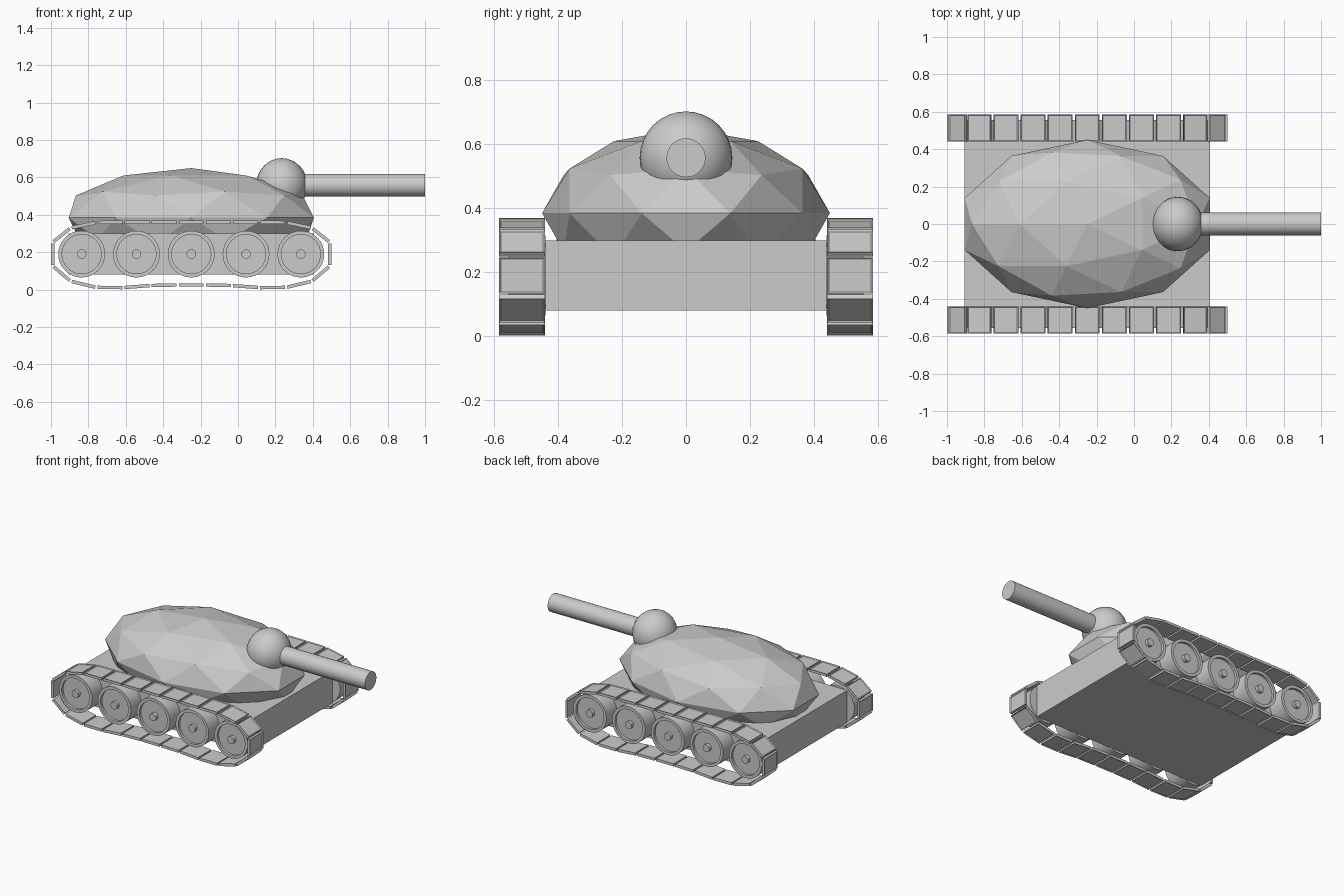
import bpy, bmesh, math
from mathutils import Matrix, Vector

if "Cube" in bpy.data.objects:
    bpy.data.objects.remove(bpy.data.objects["Cube"])

CX = -0.25  # centre of the vehicle body along x

grey = bpy.data.materials.new("plain grey")
grey.diffuse_color = (0.6, 0.6, 0.6, 1)
grey.use_nodes = True
grey.node_tree.nodes["Principled BSDF"].inputs["Base Color"].default_value = grey.diffuse_color


def finish(bm, name, smooth=False):
    bmesh.ops.recalc_face_normals(bm, faces=bm.faces[:])
    mesh = bpy.data.meshes.new(name)
    bm.to_mesh(mesh)
    bm.free()
    mesh.materials.append(grey)
    obj = bpy.data.objects.new(name, mesh)
    bpy.context.collection.objects.link(obj)
    if smooth:
        bpy.ops.object.select_all(action='DESELECT')
        obj.select_set(True)
        bpy.context.view_layer.objects.active = obj
        bpy.ops.object.shade_smooth_by_angle(angle=math.radians(35))
    return obj


def place(loc, scale, rot=None):
    return Matrix.Translation(loc) @ Matrix.Diagonal((*scale, 1)) @ (rot or Matrix())


# Hull box
bm = bmesh.new()
bmesh.ops.create_cube(bm, size=1, matrix=place((CX, 0, 0.19), (1.31, 0.885, 0.22)))
finish(bm, "hull")

# Oval ring under the turret
bm = bmesh.new()
bmesh.ops.create_cone(bm, cap_ends=True, segments=32, radius1=1, radius2=1, depth=1,
                      matrix=place((CX, 0, 0.325), (0.59, 0.405, 0.09)))
finish(bm, "turret_ring")

# Faceted turret
bm = bmesh.new()
bmesh.ops.create_icosphere(bm, subdivisions=2, radius=1,
                           matrix=place((CX, 0, 0.385), (0.689, 0.45, 0.265),
                                        Matrix.Rotation(math.pi, 4, 'Z')))
finish(bm, "turret")

# Gun ball and barrel
bm = bmesh.new()
bmesh.ops.create_uvsphere(bm, u_segments=32, v_segments=16, radius=1,
                          matrix=place((0.234, 0, 0.558), (0.137, 0.145, 0.145)))
finish(bm, "gun_mount", True)

bm = bmesh.new()
bmesh.ops.create_cone(bm, cap_ends=True, segments=32, radius1=0.061, radius2=0.061, depth=0.77,
                      matrix=Matrix.Translation((0.615, 0, 0.558)) @ Matrix.Rotation(math.pi / 2, 4, 'Y'))
finish(bm, "gun_barrel", True)

# Wheel: profile of (y, radius) turned about its axle
WHEEL = [(0.44, 0), (0.44, 0.125), (0.555, 0.125), (0.555, 0.105),
         (0.538, 0.105), (0.538, 0.025), (0.56, 0.025), (0.56, 0)]


def wheel(x, side, name):
    bm = bmesh.new()
    n = 32
    rings = []
    for i in range(n):
        a = 2 * math.pi * i / n
        rings.append([bm.verts.new((x + r * math.cos(a), side * y, 0.19 + r * math.sin(a)))
                      for y, r in WHEEL])
    for i in range(n):
        p, q = rings[i], rings[(i + 1) % n]
        for j in range(len(WHEEL) - 1):
            bm.faces.new((p[j], p[j + 1], q[j + 1], q[j]))
    bmesh.ops.remove_doubles(bm, verts=bm.verts[:], dist=1e-5)
    bmesh.ops.dissolve_degenerate(bm, dist=1e-6, edges=bm.edges[:])
    finish(bm, name, True)


# Track centre line: one half, mirrored about the body centre
HALF = [(0.0725, 0.361), (0.2175, 0.361), (0.3625, 0.361), (0.5075, 0.359),
        (0.645, 0.330), (0.741, 0.253), (0.741, 0.127), (0.645, 0.045),
        (0.5075, 0.012), (0.3625, 0.011), (0.2175, 0.022), (0.0725, 0.025)]
LOOP = HALF + [(-x, z) for x, z in reversed(HALF)]


def track(side, name):
    out = bmesh.new()
    for i, p in enumerate(LOOP):
        q = LOOP[(i + 1) % len(LOOP)]
        p, q = Vector((p[0], 0, p[1])), Vector((q[0], 0, q[1]))
        d = (q - p).normalized()
        normal = Vector((-d.z, 0, d.x))  # loop runs clockwise seen from the front
        mid = (p + q) / 2 + Vector((CX, side * 0.513, 0))
        frame = Matrix((d, Vector((0, 1, 0)), normal)).transposed().to_4x4()
        # Link plate with a recessed outer panel
        bm = bmesh.new()
        size = Matrix.Diagonal(((q - p).length - 0.012, 0.144, 0.018, 1))
        bmesh.ops.create_cube(bm, size=1, matrix=Matrix.Translation(mid) @ frame @ size)
        bmesh.ops.recalc_face_normals(bm, faces=bm.faces[:])
        bm.normal_update()
        outer = [f for f in bm.faces if f.normal.dot(normal) > 0.9]
        bmesh.ops.inset_individual(bm, faces=outer, thickness=0.008, depth=-0.005)
        tmp = bpy.data.meshes.new("link")
        bm.to_mesh(tmp)
        bm.free()
        out.from_mesh(tmp)
        bpy.data.meshes.remove(tmp)
    finish(out, name)


for side, label in ((-1, "front"), (1, "back")):
    track(side, label + "_track")
    for k in range(5):
        wheel(CX + (k - 2) * 0.293, side, f"{label}_wheel_{k + 1}")
